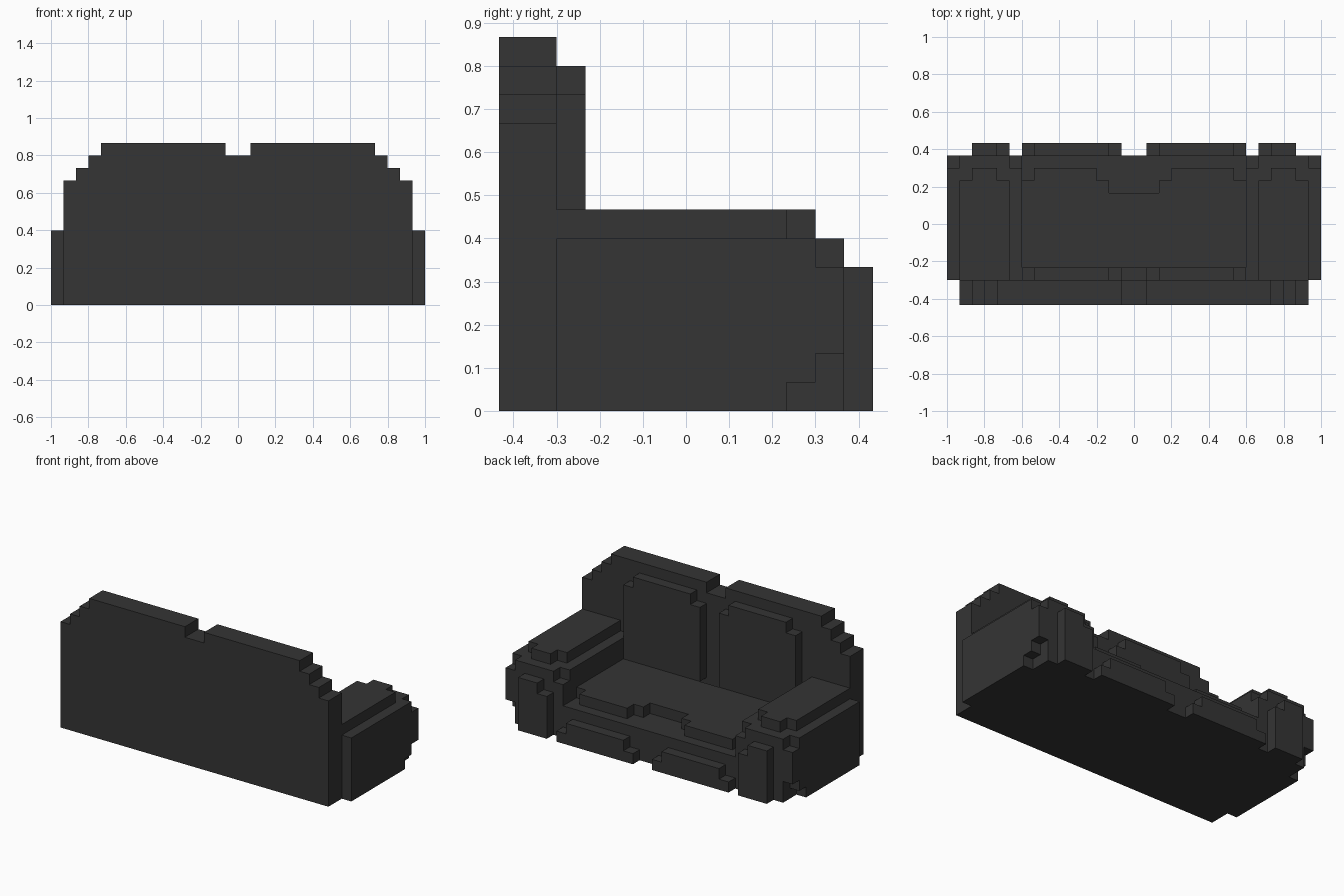
import bpy, bmesh

if "Cube" in bpy.data.objects:
    bpy.data.objects.remove(bpy.data.objects["Cube"])

U = 1 / 15          # size of one block; x is counted from the centre, y from the back, z from the floor
Y0 = 6.5

fabric = bpy.data.materials.new("charcoal_fabric")
fabric.diffuse_color = (0.035, 0.035, 0.035, 1)
fabric.use_nodes = True
fabric.node_tree.nodes["Principled BSDF"].inputs["Base Color"].default_value = fabric.diffuse_color


def prism(name, pts, axis, lo, hi, mirror=False):
    """Extrude a stepped profile along an axis, optionally mirrored across x = 0."""
    def place(p, d):
        a, b = p
        x, y, z = {"x": (d, a, b), "y": (a, d, b), "z": (a, b, d)}[axis]
        return x * U, (y - Y0) * U, z * U
    bm = bmesh.new()
    face = bm.faces.new([bm.verts.new(place(p, lo)) for p in pts])
    ext = bmesh.ops.extrude_face_region(bm, geom=[face], use_keep_orig=True)
    for v in (g for g in ext["geom"] if isinstance(g, bmesh.types.BMVert)):
        i = "xyz".index(axis)
        v.co[i] += (hi - lo) * U
    bmesh.ops.recalc_face_normals(bm, faces=bm.faces)
    mesh = bpy.data.meshes.new(name)
    bm.to_mesh(mesh)
    bm.free()
    mesh.materials.append(fabric)
    obj = bpy.data.objects.new(name, mesh)
    bpy.context.collection.objects.link(obj)
    if mirror:
        obj.modifiers.new("mirror", 'MIRROR').use_axis[0] = True
    return obj


def rect(a0, a1, b0, b1):
    return [(a0, b0), (a1, b0), (a1, b1), (a0, b1)]


def symmetric(half):
    """Complete a right-hand outline with its left-hand reflection."""
    return half + [(-a, b) for a, b in reversed(half)]


# Backrest with stepped shoulders and a notch in the middle
prism("backrest", symmetric([(14, 0), (14, 10), (13, 10), (13, 11), (12, 11), (12, 12),
                             (11, 12), (11, 13), (1, 13), (1, 12)]), "y", 0, 2)

# Pair of back cushions with clipped corners
prism("back_cushions", [(2, 3), (8, 3), (8, 4), (9, 4), (9, 11), (8, 11), (8, 12),
                        (2, 12), (2, 11), (1, 11), (1, 4), (2, 4)], "y", 2, 3, True)

# Seat base, seat cushion and front panels
prism("seat_base", rect(-9, 9, 2, 12), "z", 0, 3)
prism("seat_cushion", symmetric([(9, 3), (9, 10), (8, 10), (8, 11), (3, 11), (3, 10),
                                 (2, 10), (2, 9)]), "z", 3, 4)
prism("seat_front_panels", [(1, 0), (9, 0), (9, 1), (8, 1), (8, 2), (2, 2), (2, 1), (1, 1)],
      "y", 12, 13, True)

# Arms: core, stepped inner and outer sides, top pad, front panel
prism("arm_cores", rect(2, 12, 0, 6), "x", 10, 14, True)
prism("arm_inner_sides", [(2, 0), (12, 0), (12, 5), (11, 5), (11, 6), (2, 6)], "x", 9, 10, True)
prism("arm_outer_sides", [(2, 0), (10, 0), (10, 1), (11, 1), (11, 2), (12, 2), (12, 5),
                          (11, 5), (11, 6), (2, 6)], "x", 14, 15, True)
prism("arm_pads", [(10, 2), (14, 2), (14, 10), (13, 10), (13, 11), (11, 11), (11, 10), (10, 10)],
      "z", 6, 7, True)
prism("arm_front_panels", [(10, 0), (13, 0), (13, 5), (11, 5), (11, 4), (10, 4)],
      "y", 12, 13, True)
